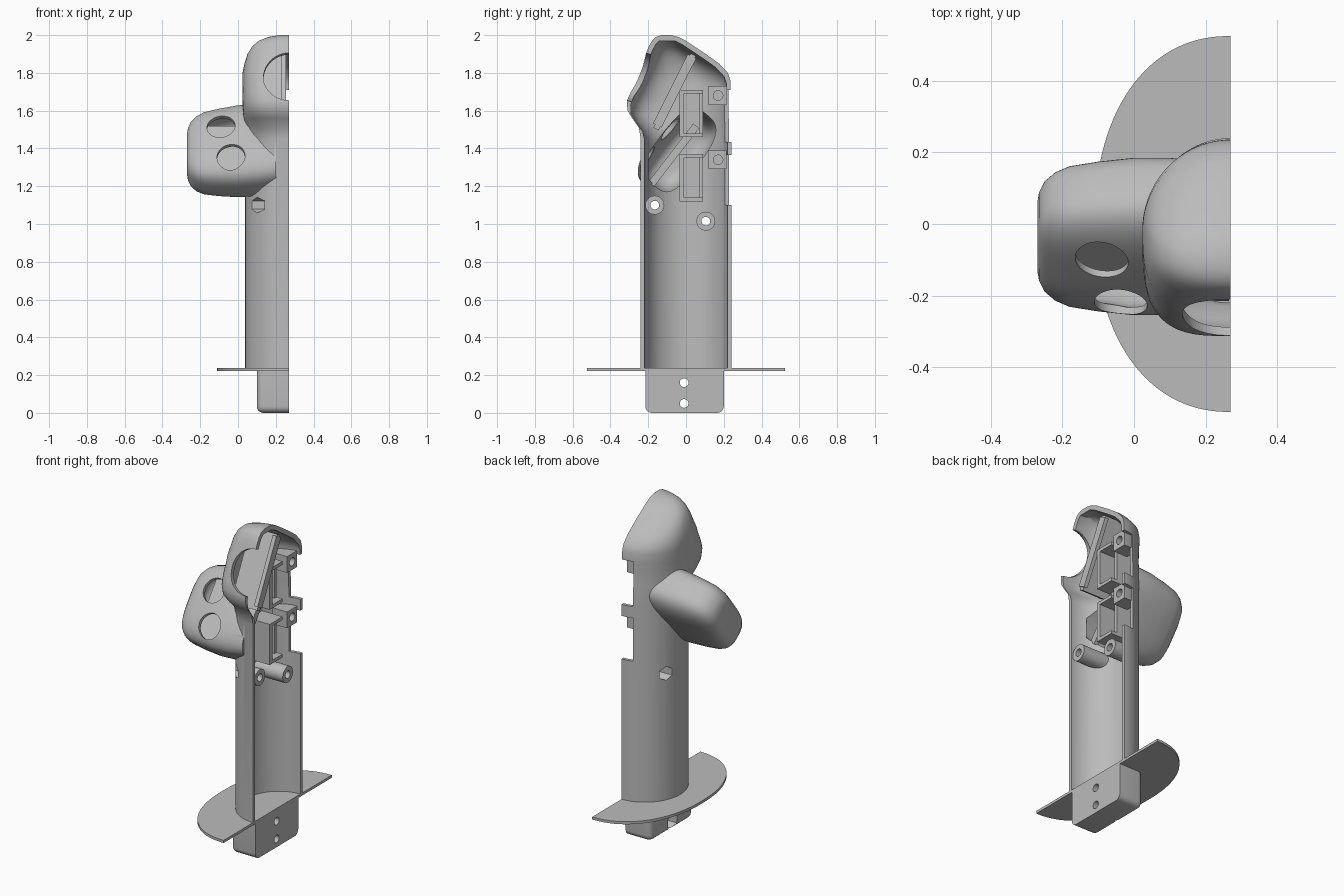
import bpy, bmesh, math
from mathutils import Vector, Matrix

if "Cube" in bpy.data.objects:
    bpy.data.objects.remove(bpy.data.objects["Cube"], do_unlink=True)

grey = bpy.data.materials.new("plain grey")
grey.use_nodes = True
grey.diffuse_color = (0.5, 0.5, 0.5, 1)
grey.node_tree.nodes["Principled BSDF"].inputs["Base Color"].default_value = (0.5, 0.5, 0.5, 1)

CUT = 0.27          # x of the split plane
WALL = 0.02
SLANT = Vector((0, 0.61, 0.79))     # long direction of the side pod
FACING = Vector((0, -0.79, 0.61))   # direction the pod buttons face


def finish(name, bm):
    bmesh.ops.recalc_face_normals(bm, faces=bm.faces)
    me = bpy.data.meshes.new(name)
    bm.to_mesh(me)
    bm.free()
    me.materials.append(grey)
    ob = bpy.data.objects.new(name, me)
    bpy.context.collection.objects.link(ob)
    return ob


def loft(name, rings):
    bm = bmesh.new()
    loops = [[bm.verts.new(p) for p in ring] for ring in rings]
    for lo, hi in zip(loops, loops[1:]):
        for i in range(len(lo)):
            j = (i + 1) % len(lo)
            bm.faces.new((lo[i], lo[j], hi[j], hi[i]))
    bm.faces.new(loops[0])
    bm.faces.new(loops[-1])
    return finish(name, bm)


def box(name, x, y, z, tilt=0, bevel=0):
    size = [b - a for a, b in (x, y, z)]
    mid = Vector([(a + b) / 2 for a, b in (x, y, z)])
    bm = bmesh.new()
    bmesh.ops.create_cube(bm, size=1)
    bmesh.ops.scale(bm, vec=size, verts=bm.verts)
    if bevel:
        bmesh.ops.bevel(bm, geom=bm.edges[:], offset=bevel, segments=5, profile=0.5, affect='EDGES')
    bmesh.ops.transform(bm, matrix=Matrix.Translation(mid) @ Matrix.Rotation(tilt, 4, 'X'), verts=bm.verts)
    return finish(name, bm)


def rod(name, mid, axis, r, depth, sides=40):
    turn = Vector(axis).to_track_quat('Z', 'Y').to_matrix().to_4x4()
    bm = bmesh.new()
    bmesh.ops.create_cone(bm, cap_ends=True, segments=sides, radius1=r, radius2=r, depth=depth,
                          matrix=Matrix.Translation(mid) @ turn)
    return finish(name, bm)


def xrod(name, x0, x1, y, z, r, sides=32):
    return rod(name, ((x0 + x1) / 2, y, z), (1, 0, 0), r, x1 - x0, sides)


def combine(ob, other, op='DIFFERENCE'):
    mod = ob.modifiers.new(op, 'BOOLEAN')
    mod.operation, mod.object, mod.solver = op, other, 'EXACT'
    bpy.context.view_layer.objects.active = ob
    bpy.ops.object.modifier_apply(modifier=mod.name)
    bpy.data.objects.remove(other, do_unlink=True)


def power(v, e):
    return math.copysign(abs(v) ** e, v)


def angles(n=64):
    return [2 * math.pi * (i + 0.5) / n for i in range(n)]


# Grip and head: height, front, back, half width, squareness of the front
GRIP = [(0.23, -.24, .24, .232, 2), (1.45, -.24, .24, .232, 2), (1.51, -.25, .24, .233, 2.2),
        (1.56, -.285, .238, .24, 2.7), (1.6, -.31, .236, .245, 3), (1.65, -.313, .236, .246, 3.2),
        (1.7, -.297, .236, .247, 3.2), (1.76, -.272, .235, .247, 3), (1.8, -.255, .222, .246, 3),
        (1.85, -.233, .175, .236, 2.8), (1.9, -.213, .105, .22, 2.6), (1.94, -.197, .045, .195, 2.4),
        (1.97, -.18, .0, .16, 2.3), (1.99, -.16, -.04, .11, 2.2), (2.0, -.13, -.08, .05, 2)]


def grip(name, inset=0):
    rings = []
    for k, (z, front, back, w, p) in enumerate(GRIP):
        z = z - inset if k != 1 else z
        front, back, w = front + inset, back - inset, w - inset
        if back - front < 0.02:
            continue
        mid, ring = (front + back) / 2, []
        for a in angles():
            c, s = math.cos(a), math.sin(a)
            e = 2 / p if s < 0 else 1
            ring.append((CUT + w * power(c, e), mid + (back - front) / 2 * power(s, e), z))
        rings.append(ring)
    return loft(name, rings)


# Slanted side pod: x, size
POD = [(-.27, .45), (-.265, .58), (-.25, .72), (-.22, .84), (-.18, .92), (-.1, .98),
       (0, 1.03), (.1, 1.03), (.2, .98)]


def pod(name, inset=0):
    rings = []
    for x, s in POD:
        mid = Vector((x + inset * (1 if x < 0 else -1), -.035, 1.385 + .06 * x))
        rings.append([mid + SLANT * (.25 * s - inset) * power(math.cos(a), .62)
                      + FACING * (.14 * s - inset) * power(math.sin(a), .62) for a in angles()])
    return loft(name, rings)


def trim():
    return box("trim", (CUT, 2), (-2, 2), (-1, 3))


# Hollow half shell
shell = grip("grip_shell")
combine(shell, pod("pod_outer"), 'UNION')
combine(shell, grip("grip_hollow", WALL))
combine(shell, pod("pod_hollow", WALL))
combine(shell, trim())

# Thumb opening, pod button holes and rear switch notches
combine(shell, rod("thumb_hole", (CUT, -.26, 1.78), (0, -.93, .37), .135, .14, 64))
for spot in ((-.09, -.08, 1.5), (-.037, -.2, 1.34)):
    combine(shell, rod("button_hole", spot, FACING, .074, .15, 48))
for z0, z1 in ((1.1, 1.365), (1.435, 1.71)):
    combine(shell, box("notch", (.2, .4), (.15, .4), (z0, z1)))

# Screw bosses with hexagonal nut pockets
for label, y, z in (("front", -.165, 1.1), ("rear", .105, 1.015)):
    boss = xrod(label + "_screw_boss", .0, CUT - .005, y, z, .05)
    combine(boss, grip("clip", .004), 'INTERSECT')
    for part in (shell, boss):
        combine(part, xrod("nut_pocket", -.1, .14, y, z, .042, 6))
        combine(part, xrod("screw_hole", -.1, .4, y, z, .023))

# Base flange: slightly squared half oval
outline = [(CUT + .38 * power(math.cos(a), 1 / 1.1), .525 * power(math.sin(a), 1 / 1.1)) for a in angles(128)]
flange = loft("base_flange", [[(x, y, z) for x, y in outline] for z in (.222, .238)])
combine(flange, trim())
combine(flange, rod("cable_hole", (.2, -.17, .23), (0, 0, 1), .015, .1))

# Mounting tang under the flange
tang = box("mounting_tang", (.1, .5), (-.215, .2), (0, .32), bevel=.035)
combine(tang, box("tang_top", (-1, 1), (-1, 1), (.228, 1)))
combine(tang, trim())
for z in (.05, .16):
    combine(tang, xrod("tang_hole", 0, .4, -.01, z, .023))
    combine(tang, xrod("tang_nut", 0, .16, -.01, z, .05, 6))

# Sloped carriers behind the thumb opening and the pod buttons
carrier = box("thumb_carrier", (.07, .25), (-.075, -.045), (1.48, 1.92), tilt=-.464)
combine(carrier, grip("clip", .01), 'INTERSECT')
rail = box("thumb_carrier_rail", (.23, .255), (-.085, -.035), (1.5, 1.91), tilt=-.464)
combine(rail, grip("clip", .01), 'INTERSECT')
box("pod_carrier", (-.17, .14), (-.075, -.055), (1.19, 1.55), tilt=-.657)
box("pod_carrier_rail", (.12, .15), (-.085, -.045), (1.17, 1.56), tilt=-.657)

# Switch cradles and their small screw blocks
for label, z0 in (("lower", 1.12), ("upper", 1.46)):
    z1 = z0 + .25
    box(label + "_cradle_back", (.1, .12), (-.035, .09), (z0, z1))
    box(label + "_cradle_web", (.1, .24), (-.035, -.01), (z0, z1))
    box(label + "_cradle_rib", (.1, .2), (.07, .09), (z0, z1))
    for z in (z0, z1 - .02):
        box(label + "_cradle_shelf", (.1, .24), (-.035, .09), (z, z + .02))
    block = box(label + "_screw_block", (.15, .25), (.12, .215), (z0 + .17, z0 + .27))
    combine(block, grip("clip", .004), 'INTERSECT')
    combine(block, xrod("block_hole", .18, .4, .17, z0 + .22, .025))

# Smooth curved surfaces, keep sharp edges
for ob in bpy.context.view_layer.objects:
    ob.select_set(ob.type == 'MESH' and grey.name in ob.data.materials)
bpy.context.view_layer.objects.active = shell
bpy.ops.object.shade_smooth_by_angle(angle=math.radians(35))
